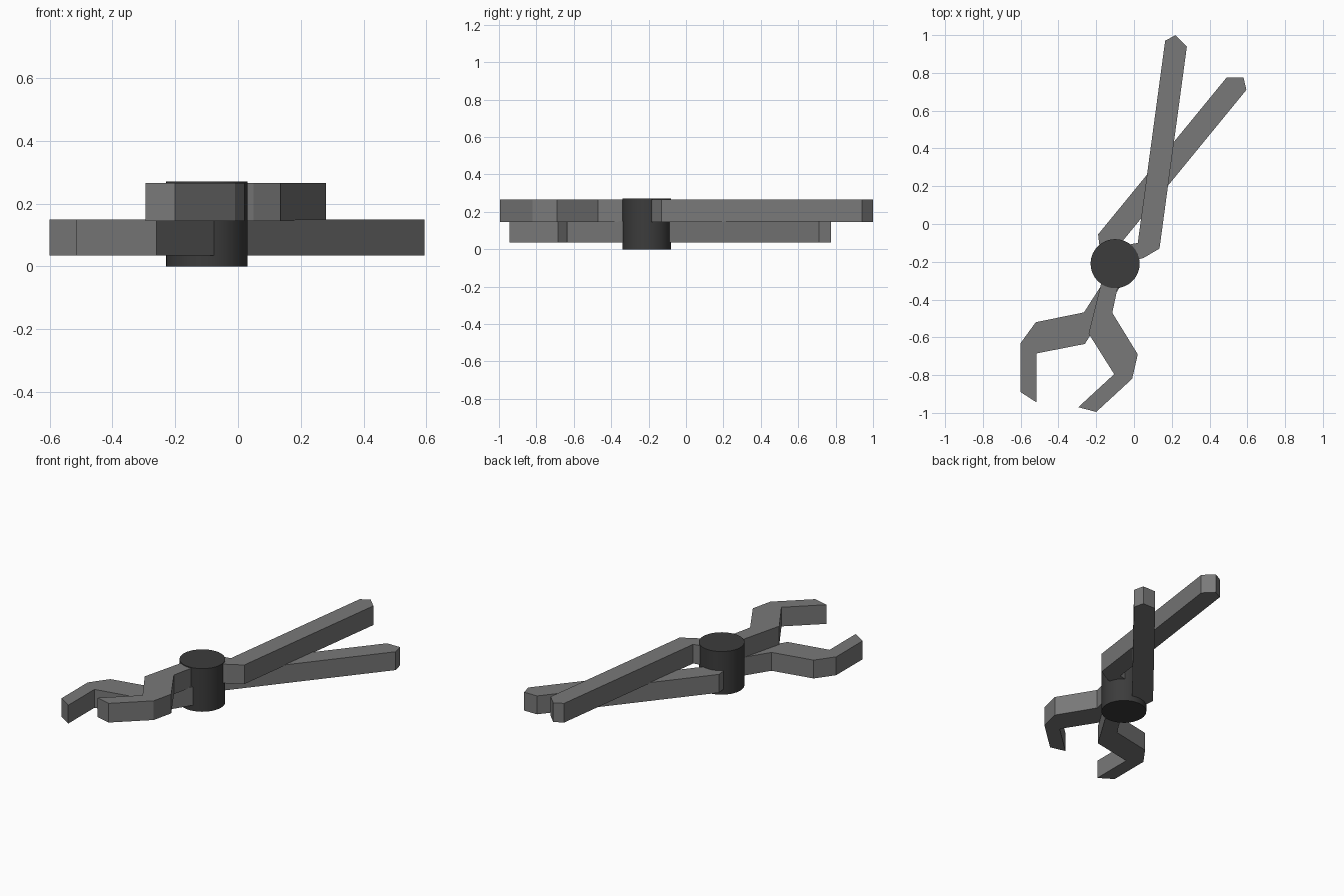
import bpy
import bmesh
import math

cube = bpy.data.objects.get("Cube")
if cube:
    bpy.data.objects.remove(cube, do_unlink=True)


def material(name, value):
    mat = bpy.data.materials.new(name)
    mat.use_nodes = True
    colour = (value, value, value, 1)
    mat.diffuse_color = colour
    mat.node_tree.nodes["Principled BSDF"].inputs["Base Color"].default_value = colour
    return mat


steel = material("grey steel", 0.19)
dark_steel = material("dark steel", 0.045)


def plate(name, outline, bottom, top):
    """Extrude a flat outline into a solid bar."""
    bm = bmesh.new()
    face = bm.faces.new([bm.verts.new((x, y, bottom)) for x, y in outline])
    solid = bmesh.ops.extrude_face_region(bm, geom=[face])
    verts = [g for g in solid["geom"] if isinstance(g, bmesh.types.BMVert)]
    bmesh.ops.translate(bm, verts=verts, vec=(0, 0, top - bottom))
    bmesh.ops.recalc_face_normals(bm, faces=bm.faces)
    mesh = bpy.data.meshes.new(name)
    bm.to_mesh(mesh)
    bm.free()
    mesh.materials.append(steel)
    obj = bpy.data.objects.new(name, mesh)
    bpy.context.collection.objects.link(obj)
    return obj


# Upper half: straight handle, pivot neck and hooked jaw
plate("upper_handle_and_jaw", [
    (0.22, 1.0), (0.165, 0.97), (0.02, -0.10), (-0.09, -0.12),
    (-0.17, -0.30), (-0.24, -0.58), (-0.105, -0.795), (-0.295, -0.97),
    (-0.2, -0.995), (-0.01, -0.82), (0.02, -0.69), (-0.115, -0.47),
    (-0.085, -0.33), (-0.03, -0.2), (0.05, -0.18), (0.135, -0.13),
    (0.28, 0.94)], 0.145, 0.265)

# Lower half: slanted handle, pivot neck and wide hooked jaw
plate("lower_handle_and_jaw", [
    (0.58, 0.775), (0.49, 0.775), (-0.19, -0.055), (-0.18, -0.14),
    (-0.17, -0.32), (-0.265, -0.468), (-0.52, -0.52), (-0.6, -0.63),
    (-0.6, -0.89), (-0.515, -0.945), (-0.515, -0.685), (-0.26, -0.635),
    (-0.06, -0.31), (-0.06, -0.09), (0.595, 0.71)], 0.035, 0.15)

# Pivot pin
bpy.ops.mesh.primitive_cylinder_add(
    vertices=32, radius=0.13, depth=0.27, location=(-0.1, -0.21, 0.135))
pin = bpy.context.object
pin.name = "pivot_pin"
pin.data.materials.append(dark_steel)
bpy.ops.object.shade_smooth_by_angle(angle=math.radians(30))
